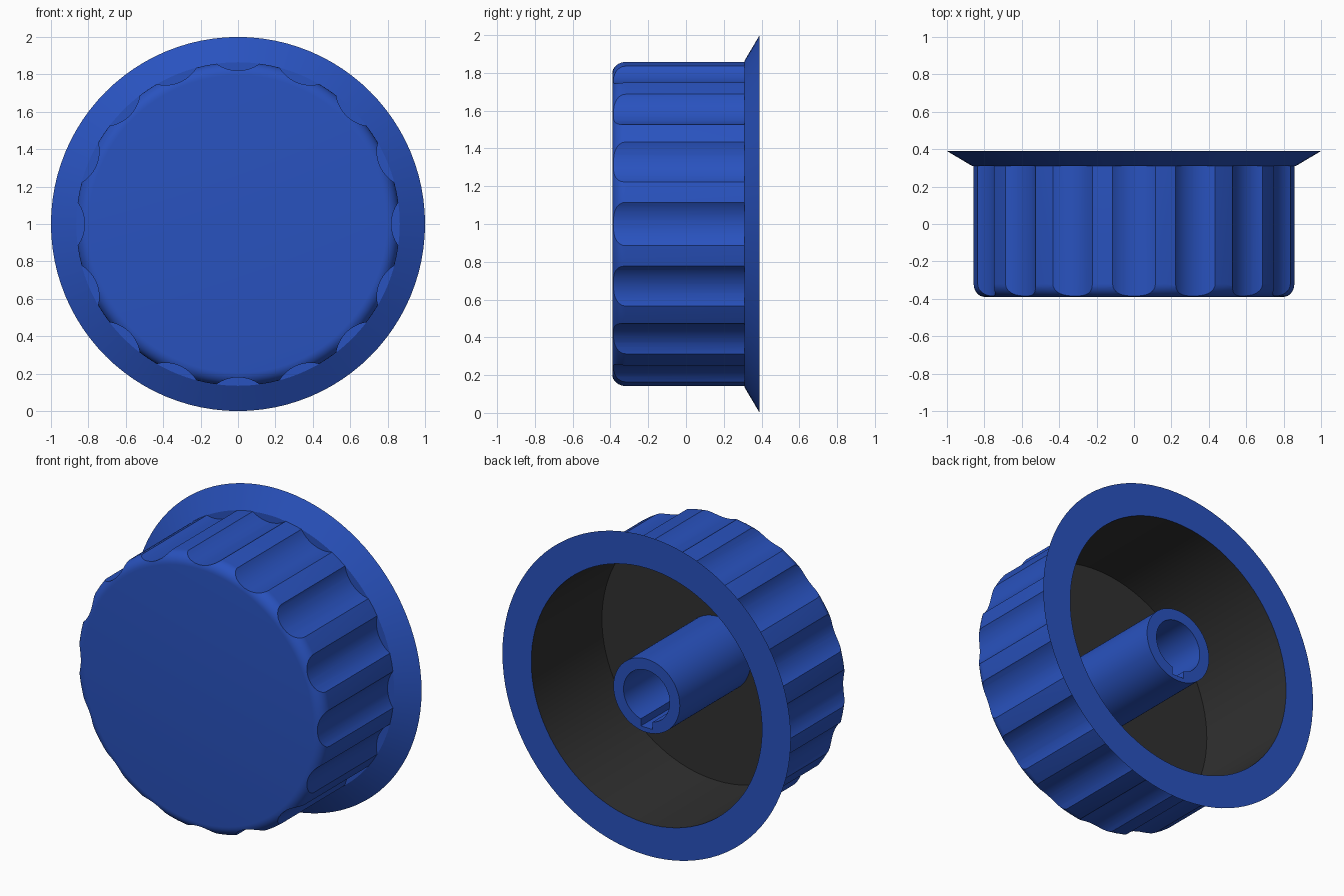
import bpy, bmesh
from math import sin, cos, pi, radians, hypot
from mathutils import Matrix, Vector

if "Cube" in bpy.data.objects:
    bpy.data.objects.remove(bpy.data.objects["Cube"])

CZ = 1.0      # height of the knob axis (runs along y)
SEG = 96


def material(name, colour):
    m = bpy.data.materials.new(name)
    m.diffuse_color = colour
    m.use_nodes = True
    m.node_tree.nodes["Principled BSDF"].inputs["Base Color"].default_value = m.diffuse_color
    return m


BLUE = material("blue_plastic", (0.022, 0.085, 0.52, 1))
DARK = material("dark_inside", (0.03, 0.03, 0.03, 1))


def to_object(bm, name, *mats):
    bmesh.ops.recalc_face_normals(bm, faces=bm.faces[:])
    me = bpy.data.meshes.new(name)
    bm.to_mesh(me)
    bm.free()
    for m in mats:
        me.materials.append(m)
    ob = bpy.data.objects.new(name, me)
    bpy.context.collection.objects.link(ob)
    return ob


def lathe(profile, closed=True):
    """Spin (radius, y) points round the knob axis."""
    bm = bmesh.new()
    vs = [bm.verts.new((r, y, CZ)) for r, y in profile]
    es = [bm.edges.new(p) for p in zip(vs, vs[1:])]
    if closed:
        es.append(bm.edges.new((vs[-1], vs[0])))
    bmesh.ops.spin(bm, geom=vs + es, cent=(0, 0, CZ), axis=(0, 1, 0),
                   angle=2 * pi, steps=SEG, use_duplicate=False)
    bmesh.ops.remove_doubles(bm, verts=bm.verts[:], dist=1e-4)
    return bm


def activate(ob):
    bpy.ops.object.select_all(action='DESELECT')
    ob.select_set(True)
    bpy.context.view_layer.objects.active = ob


def cut(ob, cutter):
    activate(ob)
    mod = ob.modifiers.new("cut", 'BOOLEAN')
    mod.operation, mod.solver, mod.object = 'DIFFERENCE', 'EXACT', cutter
    bpy.ops.object.modifier_apply(modifier=mod.name)
    bpy.data.objects.remove(cutter)


def smooth(ob):
    activate(ob)
    bpy.ops.object.shade_smooth_by_angle(angle=radians(28))


# grip: cup with a rounded front edge
F = 0.07
fillet = [(0.865 - F + F * sin(a), -0.39 + F - F * cos(a))
          for a in (i * pi / 16 for i in range(9))]
grip = to_object(lathe([(0, -0.39)] + fillet +
                       [(0.865, 0.31), (0.81, 0.31), (0.81, -0.32), (0, -0.32)],
                       closed=False), "grip", BLUE)

# sixteen finger scallops round the grip
bm = bmesh.new()
for i in range(16):
    a = i * pi / 8
    mat = (Matrix.Translation((1.015 * cos(a), 0, CZ + 1.015 * sin(a)))
           @ Matrix.Rotation(pi / 2, 4, 'X'))
    bmesh.ops.create_cone(bm, cap_ends=True, segments=52, radius1=0.195,
                          radius2=0.195, depth=1.4, matrix=mat)
cut(grip, to_object(bm, "scallop_cutter", BLUE))
smooth(grip)

# flared flange with the dark cavity behind the grip
bm = lathe([(0, -0.31), (0.80, -0.31), (0.80, 0.39), (1.0, 0.39),
            (0.865, 0.31), (0.81, 0.31), (0.81, -0.32), (0, -0.32)], closed=False)
for f in bm.faces:
    if all(hypot(v.co.x, v.co.z - CZ) < 0.805 and v.co.y > -0.315 for v in f.verts):
        f.material_index = 1
smooth(to_object(bm, "flange_and_cavity", BLUE, DARK))

# shaft socket with a keyway at the bottom of the bore
hub = to_object(lathe([(0.16, -0.31), (0.23, -0.31), (0.23, 0.39), (0.16, 0.39)]),
                "shaft_socket", BLUE)
bm = bmesh.new()
bmesh.ops.create_cube(bm, size=1, matrix=Matrix.Translation((0, 0, CZ - 0.125))
                      @ Matrix.Diagonal((0.08, 1.2, 0.15, 1)))
cut(hub, to_object(bm, "keyway_cutter", BLUE))
smooth(hub)
